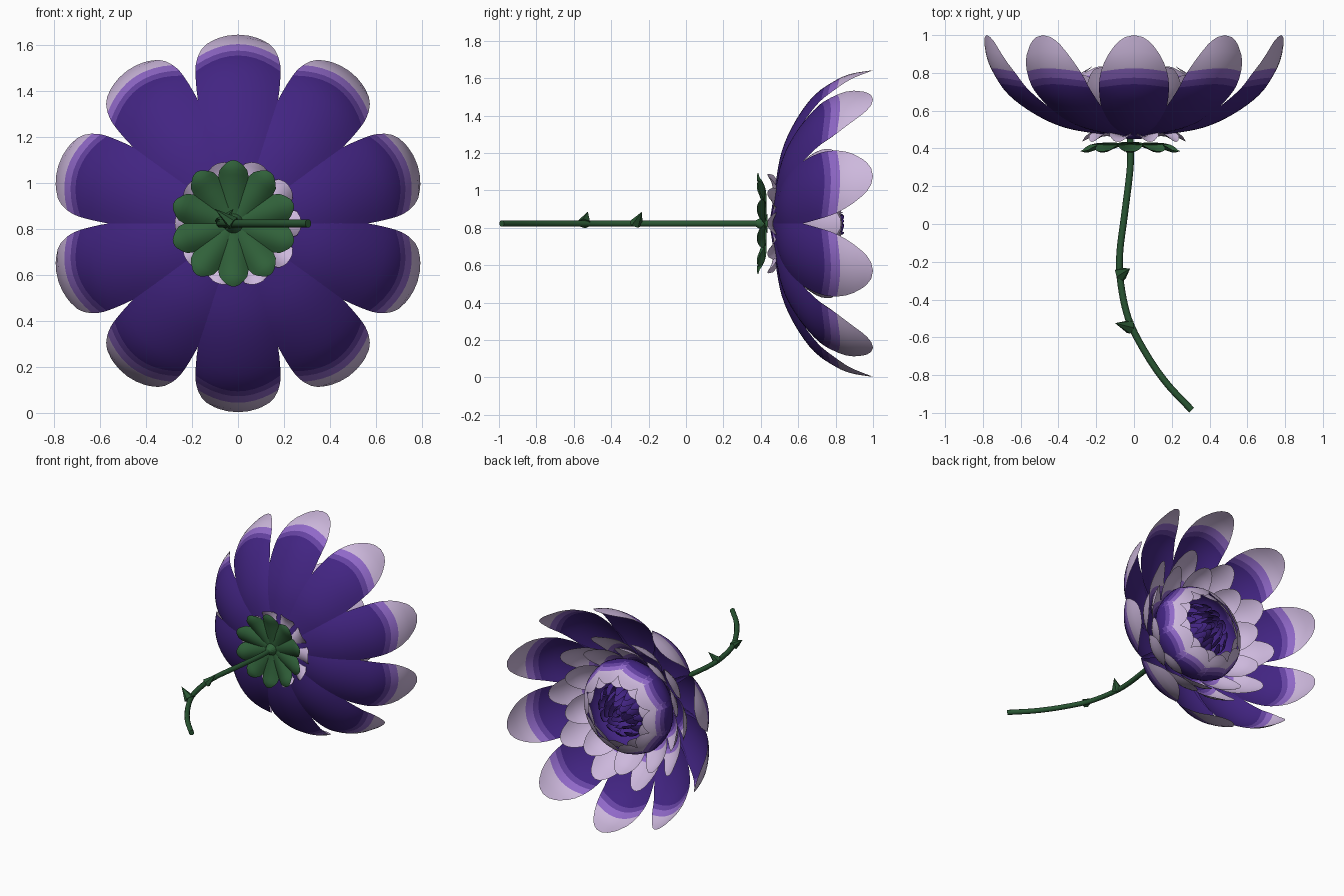
import bpy, bmesh, math
from mathutils import Vector

if "Cube" in bpy.data.objects:
    bpy.data.objects.remove(bpy.data.objects["Cube"])

CZ = 0.823  # height of the flower axis, which runs along y


def material(name, rgb):
    m = bpy.data.materials.new(name)
    m.diffuse_color = (*rgb, 1)
    m.use_nodes = True
    m.node_tree.nodes["Principled BSDF"].inputs["Base Color"].default_value = m.diffuse_color
    return m


DEEP = material("deep purple", (0.055, 0.018, 0.225))
MID = material("mid purple", (0.13, 0.055, 0.36))
LIGHT = material("light purple", (0.28, 0.14, 0.58))
PALE = material("pale lilac", (0.61, 0.48, 0.72))
GREEN = material("leaf green", (0.030, 0.120, 0.042))
STEM = material("stem green", (0.022, 0.090, 0.032))


def smooth_path(pts, t):
    """Point at fraction t of a Catmull-Rom path, spaced by length."""
    pts = [Vector(p) for p in pts]
    seg = [(b - a).length for a, b in zip(pts, pts[1:])]
    d, i = t * sum(seg), 0
    while i < len(seg) - 1 and d > seg[i]:
        d -= seg[i]
        i += 1
    f = min(d / seg[i], 1)
    p1, p2 = pts[i], pts[i + 1]
    p0 = pts[i - 1] if i > 0 else 2 * p1 - p2
    p3 = pts[i + 2] if i + 2 < len(pts) else 2 * p2 - p1
    return 0.5 * (2 * p1 + (p2 - p0) * f + (2 * p0 - 5 * p1 + 4 * p2 - p3) * f * f
                  + (3 * p1 - p0 - 3 * p2 + p3) * f ** 3)


def half_width(t, base, peak):
    """Narrow base, widest at peak, rounded tip; 0..1."""
    if t < peak:
        return base + (1 - base) * math.sin(t / peak * math.pi / 2)
    return math.sqrt(max(0, 1 - ((t - peak) / (1 - peak)) ** 2))


def ring(name, path, count, width, mats, bands=(), start=0.0, cup=0.03,
         base=0.2, peak=0.68, centre=(0, 0, CZ), nu=18, nv=8, arch=0.07):
    """Petals around the y axis; path holds (radius, y) points from base to tip."""
    rows = sorted({round(i / nu, 4) for i in range(nu)} | set(bands) | {0.975, 0.992, 1.0})
    bm = bmesh.new()
    for k in range(count):
        a = math.radians(start + 360 * k / count)
        out, side = Vector((math.cos(a), 0, math.sin(a))), Vector((-math.sin(a), 0, math.cos(a)))
        grid = []
        for u in rows:
            line = []
            for j in range(nv + 1):
                v = 2 * j / nv - 1
                t = u - arch * v * v * 4 * u * (1 - u)   # bands arch over the petal
                p = smooth_path(path, t)
                d = smooth_path(path, min(t + 0.01, 1)) - smooth_path(path, max(t - 0.01, 0))
                d.normalize()
                w = half_width(t if u < 1 else 1, base, peak)
                q = p + Vector((-d.y, d.x)) * cup * (v * w) ** 2
                line.append(bm.verts.new(out * q.x + side * (width * w * v) + Vector((0, q.y, 0))))
            grid.append(line)
        for i in range(len(rows) - 1):
            m = sum(rows[i] >= b - 1e-6 for b in bands)
            for j in range(nv):
                f = bm.faces.new((grid[i][j], grid[i + 1][j], grid[i + 1][j + 1], grid[i][j + 1]))
                f.material_index = m
                f.smooth = True
    bmesh.ops.remove_doubles(bm, verts=bm.verts, dist=1e-5)
    mesh = bpy.data.meshes.new(name)
    bm.to_mesh(mesh)
    bm.free()
    for m in mats:
        mesh.materials.append(m)
    ob = bpy.data.objects.new(name, mesh)
    ob.location = centre
    bpy.context.collection.objects.link(ob)
    return ob


FADE = [DEEP, MID, LIGHT, PALE]

# Large outer petals
ring("outer_petals", [(0.04, 0.465), (0.18, 0.475), (0.38, 0.51), (0.54, 0.58), (0.68, 0.68),
                      (0.76, 0.79), (0.80, 0.88), (0.82, 1.0)],
     10, 0.185, FADE, (0.73, 0.77, 0.825), start=18, cup=0.045, nu=24, nv=10)

# Shorter pale petals inside them
ring("middle_petals", [(0.04, 0.475), (0.2, 0.495), (0.36, 0.56), (0.48, 0.67), (0.56, 0.83)],
     10, 0.115, FADE, (0.52, 0.57, 0.63), start=0, cup=0.03)
ring("inner_petals", [(0.04, 0.48), (0.2, 0.505), (0.34, 0.59), (0.43, 0.69), (0.47, 0.79)],
     10, 0.105, FADE, (0.5, 0.55, 0.62), start=18, cup=0.03)

# Closed bud with pale tips
ring("bud_outer_petals", [(0.04, 0.485), (0.2, 0.51), (0.30, 0.58), (0.34, 0.68), (0.30, 0.78), (0.22, 0.835)],
     10, 0.125, FADE, (0.74, 0.79, 0.85), start=0, cup=0.02)
ring("bud_inner_petals", [(0.04, 0.49), (0.19, 0.52), (0.28, 0.59), (0.315, 0.68), (0.28, 0.77), (0.2, 0.83)],
     10, 0.115, FADE, (0.74, 0.79, 0.85), start=18, cup=0.02)

# Dark spiky heart
for i, (r, y, n) in enumerate([(0.17, 0.825, 12), (0.12, 0.84, 10), (0.07, 0.845, 7), (0.025, 0.845, 4)]):
    ring(f"heart_petals_{i + 1}", [(r * 0.4, 0.58), (r * 1.1, 0.7), (r * 1.12, 0.77), (r * 0.8, y)],
         n, 0.045, [DEEP], start=17 * i, cup=0.015, peak=0.4, nu=8, nv=4)

# Small pale petals behind the bloom
ring("back_petals", [(0.03, 0.45), (0.14, 0.465), (0.22, 0.46), (0.275, 0.435)],
     10, 0.065, FADE, (0.3, 0.4, 0.5), start=0, cup=0.03, nu=10, nv=6)

# Green sepals
ring("sepals", [(0.0, 0.425), (0.08, 0.415), (0.18, 0.395), (0.24, 0.378), (0.275, 0.385)],
     10, 0.066, [GREEN], start=18, cup=0.03, centre=(-0.02, 0, CZ), nu=12, nv=6, peak=0.66)

# Curved stem
curve = bpy.data.curves.new("stem", "CURVE")
curve.dimensions = "3D"
curve.bevel_depth = 0.018
curve.bevel_resolution = 3
curve.use_fill_caps = True
curve.materials.append(STEM)
path = [(-0.02, 0.46), (-0.02, 0.3), (-0.05, 0.05), (-0.075, -0.15), (-0.072, -0.3),
        (-0.03, -0.5), (0.06, -0.68), (0.17, -0.84), (0.305, -0.985)]
spline = curve.splines.new("POLY")
N = 40
spline.points.add(N)
for i, p in enumerate(spline.points):
    q = smooth_path(path, i / N)
    p.co = (q.x, q.y, CZ, 1)
bpy.context.collection.objects.link(bpy.data.objects.new("stem", curve))

# Flared joint between stem and sepals
bpy.ops.mesh.primitive_cone_add(vertices=16, radius1=0.018, radius2=0.05, depth=0.06,
                                location=(-0.02, 0.405, CZ), rotation=(-math.pi / 2, 0, 0))
joint = bpy.context.object
joint.name = "stem_joint"
joint.data.materials.append(GREEN)

# Thorns: flat-sided spikes rising from the stem
for i, (foot, tip) in enumerate([((-0.073, -0.268), (-0.02, -0.235)), ((-0.02, -0.545), (-0.1, -0.525))]):
    a, b = Vector((*foot, CZ)), Vector((*tip, CZ + 0.063))
    bpy.ops.mesh.primitive_cone_add(vertices=6, radius1=0.04, radius2=0, depth=(b - a).length, location=(a + b) / 2)
    thorn = bpy.context.object
    thorn.name = f"thorn_{i + 1}"
    thorn.rotation_euler = (b - a).to_track_quat("Z", "Y").to_euler()
    thorn.scale = (0.45, 1, 1) if abs((b - a).x) < 0 else (1, 0.8, 1)
    thorn.data.materials.append(STEM)
